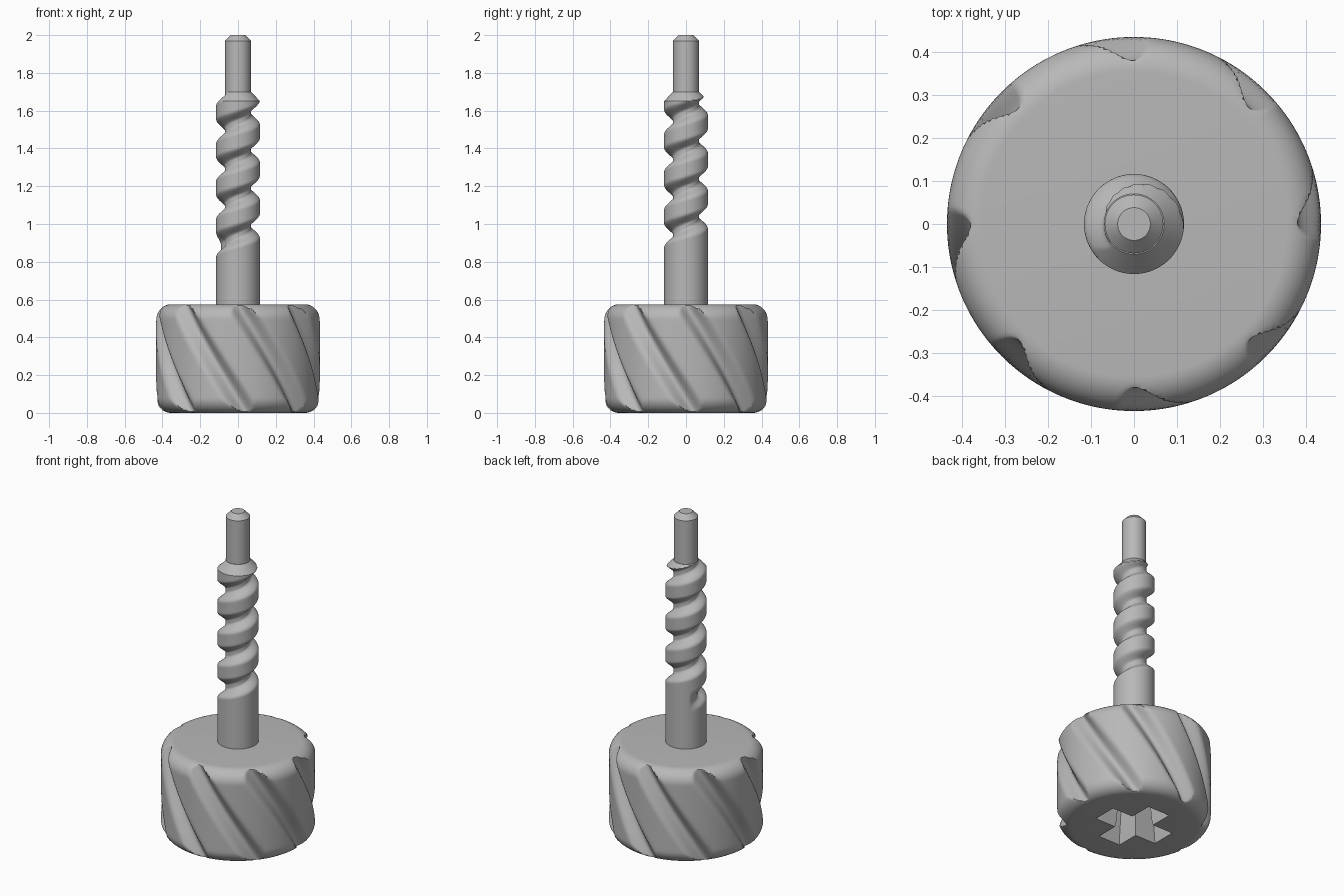
import bpy
import bmesh
import math
from math import pi, sin, cos, radians

cube = bpy.data.objects.get("Cube")
if cube:
    bpy.data.objects.remove(cube, do_unlink=True)

# One plain grey for the whole part
grey = bpy.data.materials.new("plain_grey")
grey.use_nodes = True
grey.diffuse_color = (0.48, 0.48, 0.48, 1)
grey.node_tree.nodes["Principled BSDF"].inputs["Base Color"].default_value = grey.diffuse_color


def loft(name, rings):
    """Skin a stack of equal-length point rings and cap both ends."""
    bm = bmesh.new()
    loops = [[bm.verts.new(p) for p in ring] for ring in rings]
    n = len(loops[0])
    for low, high in zip(loops, loops[1:]):
        for i in range(n):
            j = (i + 1) % n
            bm.faces.new((low[i], low[j], high[j], high[i]))
    bm.faces.new(loops[0][::-1])
    bm.faces.new(loops[-1])
    mesh = bpy.data.meshes.new(name)
    bm.to_mesh(mesh)
    bm.free()
    mesh.materials.append(grey)
    obj = bpy.data.objects.new(name, mesh)
    bpy.context.collection.objects.link(obj)
    return obj


def turned(name, profile, sides, carve=lambda r, a, z: r):
    """Lathe an (r, z) profile, letting carve reduce the radius."""
    rings = []
    for r, z in profile:
        ring = []
        for i in range(sides):
            a = 2 * pi * i / sides
            c = carve(r, a, z)
            ring.append((c * cos(a), c * sin(a), z))
        rings.append(ring)
    return loft(name, rings)


def smooth(obj, degrees):
    bpy.ops.object.select_all(action='DESELECT')
    obj.select_set(True)
    bpy.context.view_layer.objects.active = obj
    bpy.ops.object.shade_smooth_by_angle(angle=radians(degrees))


def bump(d, half_width):
    """Soft bell from 1 at the middle to 0 at the half width."""
    return 0.5 + 0.5 * cos(pi * min(abs(d) / half_width, 1))


# Knob: rounded cylinder with eight twisted finger grooves
KNOB_R, KNOB_H, FILLET = 0.434, 0.575, 0.08
quarter = [pi / 2 * i / 12 for i in range(13)]
bottom = [(KNOB_R - FILLET + FILLET * sin(t), FILLET - FILLET * cos(t)) for t in quarter]
top = [(r, KNOB_H - z) for r, z in reversed(bottom)]
middle = [(KNOB_R, FILLET + (KNOB_H - 2 * FILLET) * i / 24) for i in range(1, 24)]


def finger_grooves(r, a, z):
    step = pi / 4
    centre = radians(3) + (pi / 2) * (0.54 - z)
    d = (a - centre + step / 2) % step - step / 2
    return min(r, KNOB_R - 0.055 * bump(d, radians(11.5)))


knob = turned("knob", bottom + middle + top, 256, finger_grooves)


# Cross-shaped driver recess in the underside
def cross_ring(arm, half, z):
    corner = [(arm, -half), (arm, half), (half, half)]
    ring = []
    for k in range(4):
        c, s = cos(k * pi / 2), sin(k * pi / 2)
        ring += [(x * c - y * s, x * s + y * c, z) for x, y in corner]
    return ring


cutter = loft("recess_cutter", [cross_ring(0.22, 0.078, -0.02),
                                cross_ring(0.21, 0.07, 0.04),
                                cross_ring(0.18, 0.058, 0.24)])
cutter.hide_render = True
cut = knob.modifiers.new("recess", 'BOOLEAN')
cut.operation = 'DIFFERENCE'
cut.solver = 'EXACT'
cut.object = cutter
bpy.context.view_layer.objects.active = knob
bpy.ops.object.modifier_apply(modifier=cut.name)
bpy.data.objects.remove(cutter, do_unlink=True)
smooth(knob, 35)

# Shank with a right-handed helical groove that starts part way up
SHANK_R, CORE_R, PITCH = 0.116, 0.07, 0.2
START = 0.885
THREAD_TOP, CONE_TOP = 1.65, 1.70
steps = 120
shank_profile = [(SHANK_R, 0.56), (SHANK_R, 0.8)]
shank_profile += [(SHANK_R, 0.8 + (THREAD_TOP - 0.8) * i / steps) for i in range(1, steps + 1)]
shank_profile += [(SHANK_R + (CORE_R - SHANK_R) * i / 8,
                   THREAD_TOP + (CONE_TOP - THREAD_TOP) * i / 8) for i in range(1, 9)]


def thread_groove(r, a, z):
    helix = 0.99 + PITCH * a / (2 * pi)
    d = (z - helix + PITCH / 2) % PITCH - PITCH / 2
    fade = min(max((z - d - START + 0.02) / 0.03, 0), 1)
    depth = (SHANK_R - CORE_R) * min(1, 1.15 * bump(d, 0.066)) * fade
    return min(r, SHANK_R - depth)


shank = turned("threaded_shank", shank_profile, 128, thread_groove)
smooth(shank, 40)

# Plain pilot pin with a chamfered tip
pin = turned("pilot_pin", [(0.068, 1.6), (0.068, 1.97), (0.038, 2.0)], 64)
smooth(pin, 30)
